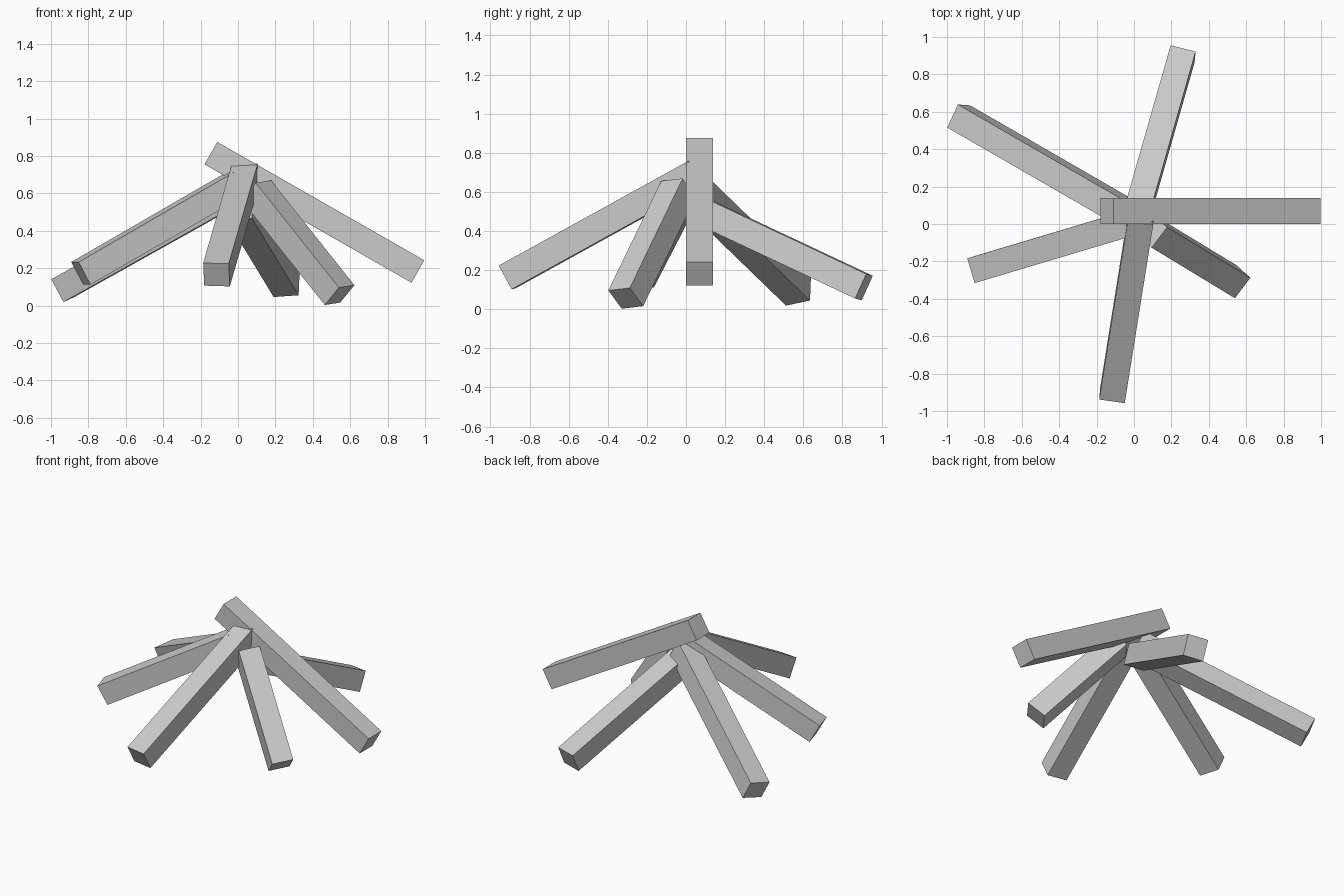
import bpy
from mathutils import Matrix, Vector

if "Cube" in bpy.data.objects:
    bpy.data.objects.remove(bpy.data.objects["Cube"])

THICK = 0.138


def beam(name, outer, inner, side):
    """Square beam running from its outer (low) end to its inner (high) end."""
    outer, inner, side = Vector(outer), Vector(inner), Vector(side)
    axis = (inner - outer).normalized()
    across = (side - axis * side.dot(axis)).normalized()
    up = axis.cross(across)
    bpy.ops.mesh.primitive_cube_add(size=1)
    ob = bpy.context.object
    ob.name = name
    rot = Matrix((axis, across, up)).transposed().to_4x4()
    size = Matrix.Diagonal(((inner - outer).length, THICK, THICK, 1))
    ob.data.transform(rot @ size)
    ob.location = (outer + inner) / 2
    return ob


# Six leaning beams: name, outer end centre, inner end centre, sideways direction
beams = [
    ("top_right_beam", (0.962, 0.07, 0.182), (-0.145, 0.07, 0.815), (0, 1, 0)),
    ("back_beam", (0.26, 0.91, 0.113), (0.01, 0.034, 0.525), (0.13, -0.03, 0.008)),
    ("back_left_beam", (-0.9375, 0.575, 0.0925), (-0.002, 0.035, 0.615), (0.055, 0.12, 0.025)),
    ("front_left_beam", (-0.84, -0.24, 0.172), (-0.01, 0.008, 0.652), (0.04, -0.13, 0)),
    ("front_beam", (-0.115, -0.915, 0.165), (0.04, 0.055, 0.70), (0.125, -0.02, -0.005)),
    ("front_right_beam", (0.543, -0.308, 0.056), (0.098, -0.038, 0.616), (-0.08, -0.11, -0.015)),
]
for args in beams:
    beam(*args)
